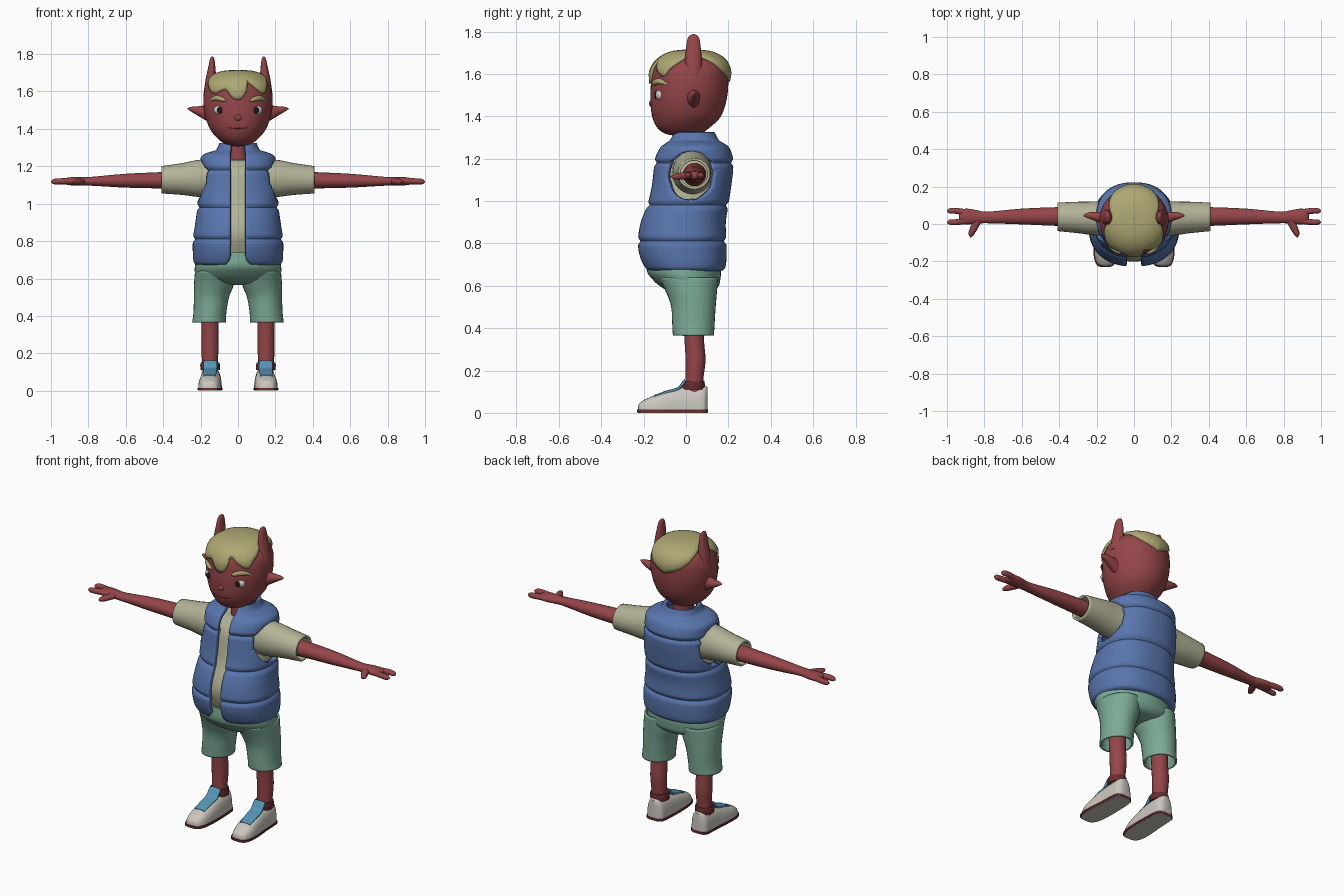
import bpy, bmesh, math
from math import sin, cos, pi, radians
from mathutils import Vector

COLORS = dict(skin=(.30, .06, .065), hair=(.42, .39, .17), vest=(.10, .18, .42), shirt=(.45, .45, .31),
              shorts=(.20, .40, .30), shoe=(.60, .57, .52), strap=(.09, .30, .46), trim=(.14, .025, .03),
              white=(.6, .6, .57), black=(.01, .01, .01))
MATS = {}
for key, c in COLORS.items():
    MATS[key] = bpy.data.materials.new(key)
    MATS[key].diffuse_color = (*c, 1)


def spline(keys, t):
    """Catmull-Rom through key tuples, t in 0..1"""
    n = len(keys) - 1
    i = min(int(t * n), n - 1)
    f = t * n - i
    p = [keys[min(max(i + k, 0), n)] for k in (-1, 0, 1, 2)]
    return [b + .5 * f * (c - a + f * (2*a - 5*b + 4*c - d + f * (3*(b - c) + d - a)))
            for a, b, c, d in zip(*p)]


def cut_hole(bm, cy, cz, ry, rz):
    """Open an elliptical side hole and snap its rim to the ellipse"""
    def rho(p):
        return math.hypot((p.y - cy) / ry, (p.z - cz) / rz)
    inside = [f for f in bm.faces if f.calc_center_median().x > .08 and rho(f.calc_center_median()) < 1]
    bmesh.ops.delete(bm, geom=inside, context='FACES')
    for v in bm.verts:
        r = rho(v.co)
        if v.is_boundary and v.co.x > .08 and r < 1.25:
            v.co.y, v.co.z = cy + (v.co.y - cy) / r, cz + (v.co.z - cz) / r


def build(name, rows, mat, closed=True, caps=True, mirror=False, thick=0, hole=None):
    """Skin a grid of points; rows run so that open shells face outward"""
    bm = bmesh.new()
    grid = [[bm.verts.new(p) for p in row] for row in rows]
    m = len(rows[0])
    for r0, r1 in zip(grid, grid[1:]):
        for j in range(m if closed else m - 1):
            k = (j + 1) % m
            bm.faces.new((r0[j], r0[k], r1[k], r1[j]))
    if caps:
        bm.faces.new(grid[0])
        bm.faces.new(grid[-1])
    bmesh.ops.remove_doubles(bm, verts=bm.verts, dist=.0003)
    if caps:
        bmesh.ops.recalc_face_normals(bm, faces=bm.faces)
    if hole:
        cut_hole(bm, *hole)
    me = bpy.data.meshes.new(name)
    bm.to_mesh(me)
    bm.free()
    me.shade_smooth()
    me.set_sharp_from_angle(angle=radians(45))
    ob = bpy.data.objects.new(name, me)
    bpy.context.collection.objects.link(ob)
    me.materials.append(MATS[mat])
    if mirror:
        ob.modifiers.new("mirror", 'MIRROR')
    if thick:
        s = ob.modifiers.new("thickness", 'SOLIDIFY')
        s.thickness, s.offset = thick, -1
    return ob


def section(key, a, axis, power=1):
    """Point at angle a on a cross-section (x, y, z, radius, radius); a = 0 faces the front"""
    x, y, z, r, s = key
    r, s = max(r, .0005), max(s, .0005)
    u = r * math.copysign(abs(sin(a)) ** power, sin(a))
    v = -s * math.copysign(abs(cos(a)) ** power, cos(a))
    return {'x': (x, y + u, z + v), 'y': (x + u, y, z + v), 'z': (x + u, y + v, z)}[axis]


def tube(name, keys, mat, axis='z', n=24, steps=16, power=1, lo=-9, hi=9, **kw):
    rows = []
    for i in range(steps + 1):
        k = spline(keys, i / steps)
        ring = [section(k, 2 * pi * j / n, axis, power) for j in range(n)]
        rows.append([(x, y, min(max(z, lo), hi)) for x, y, z in ring])
    return build(name, rows, mat, **kw)


def body(rows):
    """(z, half width, front y, back y) -> section keys"""
    return [(0, (f + b) / 2, z, w, (b - f) / 2) for z, w, f, b in rows]


def ball(name, loc, r, mat, **kw):
    x, y, z = loc
    keys = [(x, y, z - r[2] * cos(pi * i / 8), r[0] * sin(pi * i / 8), r[1] * sin(pi * i / 8)) for i in range(9)]
    return tube(name, keys, mat, **kw)


# Head
HEAD = body([(1.306, 0, -.02, -.02), (1.315, .06, -.09, .06), (1.345, .105, -.135, .11), (1.40, .15, -.16, .165),
             (1.48, .178, -.168, .192), (1.56, .185, -.165, .20), (1.62, .175, -.155, .197),
             (1.665, .145, -.12, .17), (1.693, .085, -.06, .11), (1.70, 0, .025, .025)])
tube("head", HEAD, 'skin', n=48, steps=45)
tube("neck", [(0, .03, 1.15, .055, .06), (0, .03, 1.36, .05, .06)], 'skin', steps=3)
tube("horn", [(.15, .035, 1.58, .035, .045), (.145, .035, 1.66, .029, .04), (.14, .035, 1.73, .019, .034),
              (.138, .035, 1.775, .011, .024), (.138, .035, 1.788, .001, .002)], 'skin', mirror=True)
tube("ear", [(.16, .035, 1.483, .03, .045), (.19, .037, 1.49, .028, .034), (.22, .043, 1.497, .022, .023),
             (.25, .045, 1.505, .014, .013), (.27, .045, 1.508, .003, .003)], 'skin', 'x', mirror=True)
ball("nose", (0, -.16, 1.46), (.022, .014, .018), 'skin', n=16)

# Hair cap: the head surface pushed out, down to a wavy hairline of (angle, z)
EDGE = [(-180, 1.56), (-150, 1.60), (-120, 1.66), (-90, 1.68), (-65, 1.63), (-43, 1.585), (-22, 1.605), (-8, 1.56),
        (4, 1.555), (13, 1.59), (19, 1.64), (32, 1.61), (48, 1.585), (62, 1.63), (90, 1.68), (120, 1.66),
        (150, 1.60), (180, 1.56)]
CENTRE = Vector((0, .02, 1.5))
cols = []
for i in range(102):
    ang, edge = spline(EDGE, i / 102)
    low, high = 0, 1
    for _ in range(24):
        mid = (low + high) / 2
        low, high = (mid, high) if spline(HEAD, mid)[2] < edge else (low, mid)
    col = []
    for j in range(15):
        p = Vector(section(spline(HEAD, low + (1 - low) * j / 14), radians(ang), 'z'))
        col.append(p + (p - CENTRE).normalized() * (.008 + .008 * min(1, j / 2)))
    cols.append(col)
build("hair", list(zip(*cols)), 'hair', caps=False, thick=.018)

# Face
tube("eyebrow", [(.065, -.152, 1.552, .004, .005), (.085, -.147, 1.558, .014, .013),
                 (.12, -.125, 1.565, .014, .013), (.152, -.09, 1.552, .004, .004)],
     'hair', 'x', n=14, mirror=True)
ball("eye", (.098, -.122, 1.5), (.032, .023, .026), 'white', mirror=True)
ball("pupil", (.096, -.142, 1.5), (.016, .007, .018), 'black', n=16, mirror=True)
tube("mouth", [(-.055, -.149, 1.407, .003, .002), (0, -.16, 1.402, .003, .002), (.055, -.149, 1.407, .003, .002)],
     'trim', 'x', n=8, steps=10)

# Shirt and sleeves
tube("shirt", body([(.73, .19, -.165, .16), (.82, .205, -.2, .16), (.9, .195, -.192, .16), (1.0, .18, -.15, .17),
                    (1.1, .17, -.13, .18), (1.18, .165, -.11, .18), (1.235, .1, -.05, .12)]), 'shirt', n=40)
tube("sleeve", [(.14, .03, 1.135, .095, .105), (.22, .03, 1.135, .09, .098), (.30, .035, 1.132, .084, .085),
                (.41, .038, 1.128, .076, .073)], 'shirt', 'x', n=32, caps=False, mirror=True, thick=.012)

# Quilted vest: half shell with open front and armholes, pinched along the seams
VEST = body([(.668, .205, -.165, .16), (.685, .235, -.195, .185), (.75, .242, -.222, .192), (.82, .24, -.228, .19),
             (.90, .228, -.215, .188), (.98, .218, -.185, .2), (1.06, .217, -.165, .212), (1.14, .208, -.155, .222),
             (1.20, .203, -.148, .222), (1.25, .198, -.125, .205), (1.272, .165, -.10, .18),
             (1.288, .118, -.08, .155), (1.325, .10, -.06, .135)])
SEAMS = (.81, .98, 1.18)
rows = []
for i in range(97):
    x, y, z, r, s = spline(VEST, i / 96)
    pinch = sum(.012 * math.exp(-((z - q) / .01) ** 2) for q in SEAMS)
    r, s = r - pinch, s - pinch
    gap = .04 + .03 * max(0, (.72 - z) / .05) ** 2
    start = math.asin((gap / r) ** (1 / .88))
    row = [section((x, y, z, r, s), start + (pi - start) * j / 40, 'z', .88) for j in range(41)]
    rows.append(row[:-1] + [(0, y + s, z)])
build("vest", rows, 'vest', closed=False, caps=False, mirror=True, thick=.025, hole=(.022, 1.12, .113, .116))

# Arms and hands
tube("arm", [(.2, .04, 1.125, .055, .055), (.41, .04, 1.125, .05, .044), (.6, .04, 1.123, .042, .037),
             (.78, .035, 1.12, .031, .024), (.84, .038, 1.12, .036, .023), (.89, .04, 1.12, .042, .022),
             (.925, .04, 1.12, .036, .016), (.935, .04, 1.12, .015, .006)], 'skin', 'x', steps=28, mirror=True)
for label, y0, y1 in (("outer_finger", .058, .07), ("inner_finger", .02, .01)):
    tube(label, [(.88, y0, 1.12, .018, .016), (.95, y1, 1.12, .016, .016), (.985, y1, 1.118, .014, .014),
                 (1.0, y1, 1.117, .003, .003)], 'skin', 'x', n=16, mirror=True)
tube("thumb", [(.83, .03, 1.12, .025, .018), (.85, -.01, 1.118, .023, .017), (.868, -.05, 1.115, .017, .014),
               (.872, -.072, 1.115, .003, .003)], 'skin', 'y', n=16, mirror=True)

# Shorts
tube("shorts_hips", body([(.74, .215, -.18, .155), (.67, .23, -.185, .165), (.63, .23, -.158, .162),
                          (.60, .215, -.125, .155), (.575, .15, -.08, .13), (.565, .04, -.02, .08)]), 'shorts', n=40)
tube("shorts_leg", [(.155, .035, .365, .09, .097), (.15, .035, .42, .088, .1), (.142, .035, .5, .094, .105),
                    (.128, .026, .57, .107, .12), (.122, .012, .64, .108, .14)], 'shorts', n=32,
     caps=False, mirror=True, thick=.01)

# Legs
tube("leg", [(.15, .04, .08, .04, .04), (.15, .04, .16, .043, .042), (.15, .045, .25, .046, .047),
             (.15, .038, .36, .046, .046), (.15, .035, .5, .05, .05)], 'skin', mirror=True)

# Shoes
SHOE = [(.153, -.226, 0, .015, .03), (.153, -.215, 0, .042, .05), (.152, -.17, 0, .059, .074), (.149, -.1, 0, .062, .1),
        (.146, -.03, 0, .059, .118), (.146, .04, 0, .056, .127), (.147, .085, 0, .05, .126), (.147, .102, 0, .028, .122)]
WIDE = [(x, y * 1.02, z, a + .004, b) for x, y, z, a, b in SHOE]
tube("shoe", SHOE, 'shoe', 'y', n=40, steps=28, power=.7, lo=.012, mirror=True)
tube("sole_rim", WIDE, 'trim', 'y', n=40, steps=28, power=.6, lo=.003, hi=.016, mirror=True)
tube("sole_underside", SHOE, 'shoe', 'y', n=40, steps=28, power=.6, lo=0, hi=.008, mirror=True)
tube("shoe_collar", [(.148, .036, .11, .052, .054), (.149, .036, .135, .053, .053), (.149, .036, .15, .05, .05)],
     'trim', steps=6, mirror=True)
tube("shoe_strap", [(.151, -.15, .076, .033, .008), (.150, -.09, .097, .035, .009), (.148, -.04, .113, .036, .008),
                    (.148, -.018, .135, .037, .012), (.148, -.005, .15, .036, .011)], 'strap', 'y', power=.4,
     mirror=True)
